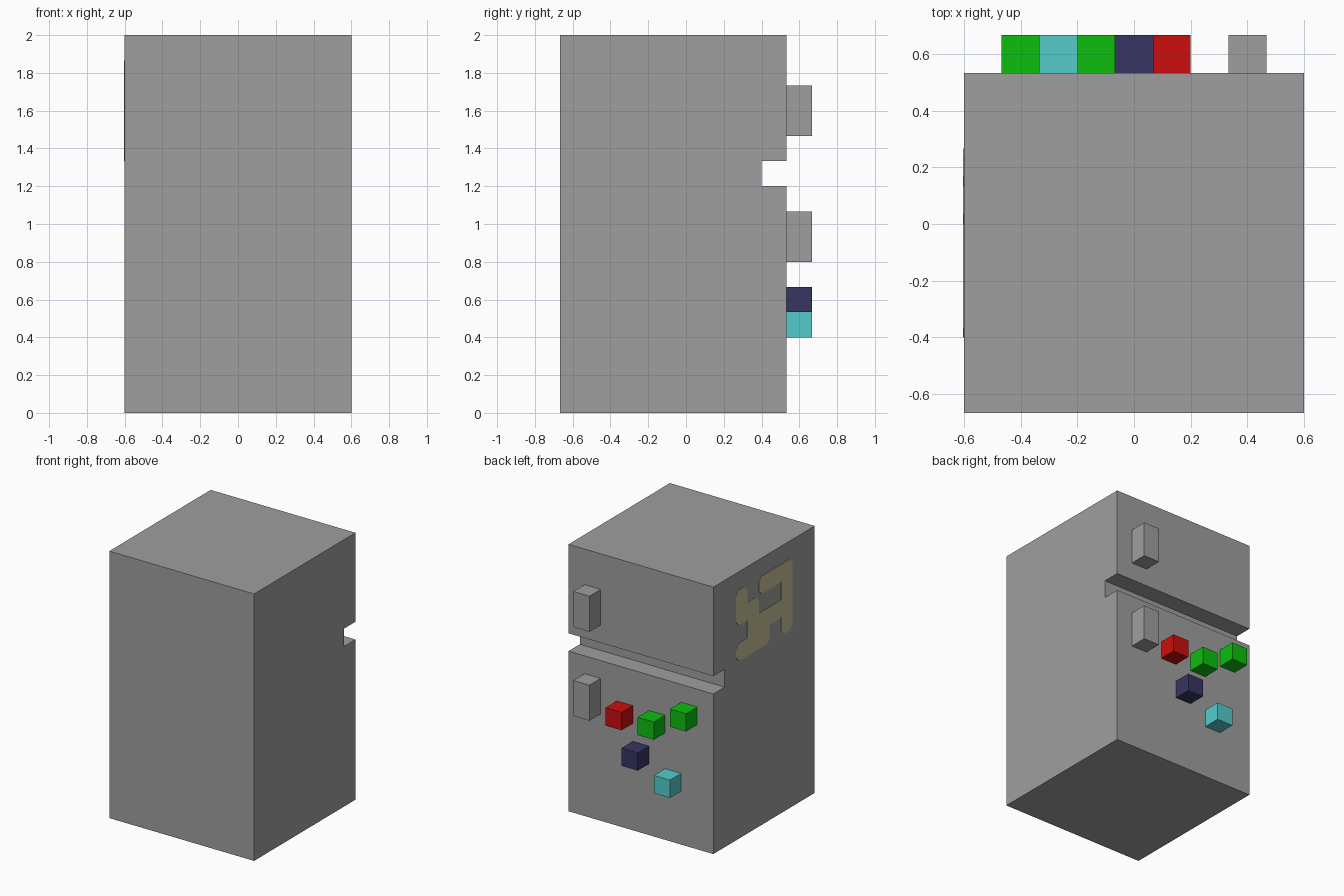
import bpy
import bmesh

cube = bpy.data.objects.get("Cube")
if cube:
    bpy.data.objects.remove(cube, do_unlink=True)

U = 2 / 15  # module that every part snaps to


def linear(c):
    c /= 255
    return c / 12.92 if c <= 0.04045 else ((c + 0.055) / 1.055) ** 2.4


def material(name, r, g, b):
    m = bpy.data.materials.new(name)
    m.use_nodes = True
    col = (linear(r), linear(g), linear(b), 1)
    m.diffuse_color = col
    m.node_tree.nodes["Principled BSDF"].inputs["Base Color"].default_value = col
    return m


grey = material("grey", 159, 159, 159)
red = material("red", 203, 13, 13)
green = material("green", 12, 190, 15)
navy = material("navy", 55, 53, 98)
cyan = material("cyan", 85, 203, 203)
olive = material("pale_olive", 197, 193, 150)


def finish(name, bm, mat):
    bmesh.ops.recalc_face_normals(bm, faces=bm.faces)
    me = bpy.data.meshes.new(name)
    bm.to_mesh(me)
    bm.free()
    me.materials.append(mat)
    ob = bpy.data.objects.new(name, me)
    bpy.context.collection.objects.link(ob)
    return ob


def box(name, lo, size, mat):
    bm = bmesh.new()
    bmesh.ops.create_cube(bm, size=1)
    for v in bm.verts:
        v.co = [lo[i] + (v.co[i] + 0.5) * size[i] for i in range(3)]
    return finish(name, bm, mat)


# Cabinet: side profile with the door gap, extruded across the width (y, z in modules)
profile = [(-5, 0), (4, 0), (4, 9), (3, 9), (3, 10), (4, 10), (4, 15), (-5, 15)]
bm = bmesh.new()
face = bm.faces.new([bm.verts.new((-4.5 * U, y * U, z * U)) for y, z in profile])
moved = bmesh.ops.extrude_face_region(bm, geom=[face])["geom"]
bmesh.ops.translate(bm, vec=(9 * U, 0, 0),
                    verts=[g for g in moved if isinstance(g, bmesh.types.BMVert)])
finish("cabinet", bm, grey)

# Door handles
for name, z in (("lower_handle", 6), ("upper_handle", 11)):
    box(name, (2.5 * U, 4 * U, z * U), (U, U, 2 * U), grey)

# Cube magnets on the lower door
for name, x, z, mat in (("red_magnet", 0.5, 6, red), ("navy_magnet", -0.5, 4, navy),
                        ("inner_green_magnet", -1.5, 6, green),
                        ("cyan_magnet", -2.5, 3, cyan),
                        ("outer_green_magnet", -3.5, 7, green)):
    box(name, (x * U, 4 * U, z * U), (U, U, U), mat)

# Patchy marking on the -x side: cells with their free corners cut off
cells = ["X.XXX",
         "XX..X",
         ".XXXX",
         "XXX.X"]


def filled(c, r):
    return 0 <= r < 4 and 0 <= c < 5 and cells[r][c] == "X"


bm = bmesh.new()
cut = 0.25
for r in range(4):
    for c in range(5):
        if not filled(c, r):
            continue
        pts = []
        for k, (sx, sy) in enumerate(((-1, -1), (1, -1), (1, 1), (-1, 1))):
            cx, cy = c + 0.5 + sx / 2, r + 0.5 + sy / 2
            if filled(c + sx, r) or filled(c, r + sy):
                pts.append((cx, cy))
            else:
                a, b = (cx, cy - sy * cut), (cx - sx * cut, cy)
                pts += [a, b] if k % 2 == 0 and sx == sy and k == 2 else \
                    [a, b] if k == 0 else [b, a]
        bm.faces.new([bm.verts.new((-4.5 * U - 0.003, (2 - p) * U, (14 - q) * U))
                      for p, q in pts])
bmesh.ops.remove_doubles(bm, verts=bm.verts, dist=0.0005)
bmesh.ops.recalc_face_normals(bm, faces=bm.faces)
if bm.faces and sum(f.normal.x for f in bm.faces) > 0:
    bmesh.ops.reverse_faces(bm, faces=bm.faces)
moved = bmesh.ops.extrude_face_region(bm, geom=bm.faces[:])["geom"]
bmesh.ops.translate(bm, vec=(0.003, 0, 0),
                    verts=[g for g in moved if isinstance(g, bmesh.types.BMVert)])
finish("side_marking", bm, olive)
